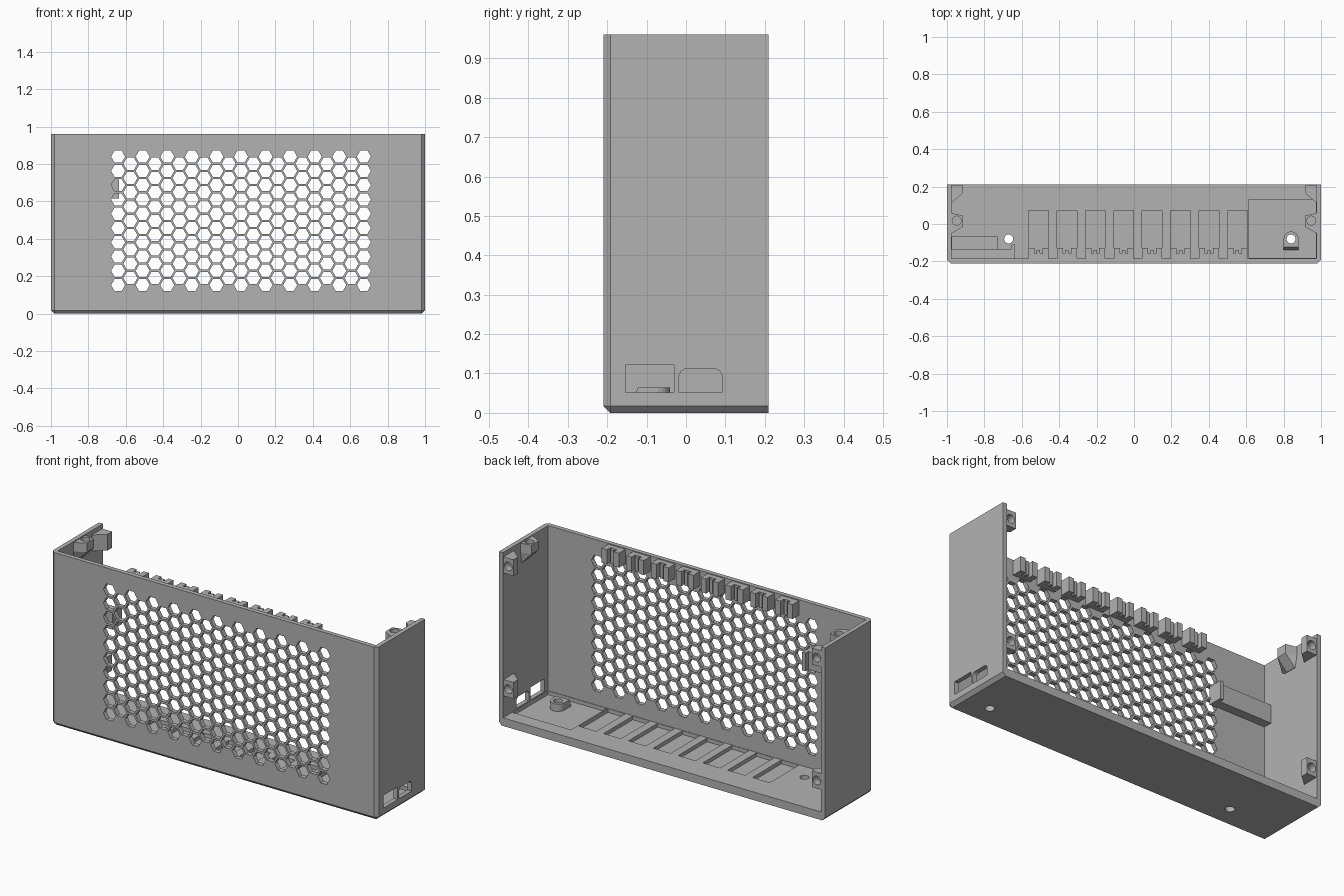
import bpy, bmesh, math
from mathutils import Vector

cube = bpy.data.objects.get("Cube")
if cube:
    bpy.data.objects.remove(cube, do_unlink=True)

grey = bpy.data.materials.new("matte grey")
grey.use_nodes = True
GREY = (0.45, 0.45, 0.45, 1)
grey.diffuse_color = GREY
grey.node_tree.nodes["Principled BSDF"].inputs["Base Color"].default_value = GREY

W, D, H = 1.0, 0.21, 0.96          # half width, half depth, height
IN_X, IN_Y, FLOOR = 0.975, -0.185, 0.045
PIT = 0.024                        # level of the recessed floor


def loft(bm, rings):
    """Closed solid through rings with equal point counts."""
    vs = [[bm.verts.new(p) for p in ring] for ring in rings]
    n = len(vs[0])
    bm.faces.new(vs[0][::-1])
    bm.faces.new(vs[-1])
    for a, b in zip(vs, vs[1:]):
        for i in range(n):
            j = (i + 1) % n
            bm.faces.new((a[i], a[j], b[j], b[i]))


def box(bm, x0, x1, y0, y1, z0, z1):
    loft(bm, [[(x0, y0, z), (x1, y0, z), (x1, y1, z), (x0, y1, z)] for z in (z0, z1)])


def prism(bm, centre, radius, axis, length, sides):
    """Regular prism centred on a point, along y or z."""
    c = Vector(centre)
    rings = []
    for s in (-length / 2, length / 2):
        ring = []
        for i in range(sides):
            a = math.tau * i / sides
            u, v = radius * math.cos(a), radius * math.sin(a)
            ring.append(c + Vector((u, s, v) if axis == "y" else (u, v, s)))
        rings.append(ring)
    loft(bm, rings)


def finish(name, bm):
    bmesh.ops.recalc_face_normals(bm, faces=bm.faces)
    mesh = bpy.data.meshes.new(name)
    bm.to_mesh(mesh)
    bm.free()
    obj = bpy.data.objects.new(name, mesh)
    bpy.context.collection.objects.link(obj)
    mesh.materials.append(grey)
    return obj


def cut(obj, bm):
    """Subtract the cutter solids from the object."""
    cutter = finish("cutter", bm)
    cutter.hide_render = True
    mod = obj.modifiers.new("cut", "BOOLEAN")
    mod.operation, mod.solver, mod.object = "DIFFERENCE", "EXACT", cutter
    bpy.context.view_layer.objects.active = obj
    bpy.ops.object.modifier_apply(modifier=mod.name)
    bpy.data.objects.remove(cutter, do_unlink=True)


# Outer shell with chamfered front and bottom edges
bm = bmesh.new()
box(bm, -W, W, -D, D, 0, H)


def chamfered(edge):
    a, b = (v.co for v in edge.verts)
    front = a.y < 0 and b.y < 0
    bottom = a.z == 0 and b.z == 0
    side = a.x == b.x
    return (front and (bottom or (side and a.z != b.z))) or (bottom and side)


bmesh.ops.bevel(bm, geom=[e for e in bm.edges if chamfered(e)], offset=0.018,
                segments=1, affect="EDGES")
shell = finish("enclosure_shell", bm)

# Hollow, open at the back and the top
bm = bmesh.new()
box(bm, -IN_X, IN_X, IN_Y, 0.4, FLOOR, 1.2)
cut(shell, bm)

# Honeycomb grille
bm = bmesh.new()
PITCH = 0.0763
for col in range(21):
    odd = col % 2
    for row in range(10 - odd):
        x = -0.641 + col * 0.0657
        z = 0.153 + (row + odd / 2) * PITCH
        prism(bm, (x, -0.2, z), 0.0375, "y", 0.1, 6)
cut(shell, bm)

# Floor bays and recesses
BAY_X = [-0.564 + 0.152 * i for i in range(8)]
BAY_W = 0.106
bm = bmesh.new()
for x in BAY_X:
    box(bm, x, x + BAY_W, -0.182, 0.072, PIT, 0.1)
box(bm, 0.614, 0.974, -0.182, 0.13, PIT, 0.1)
box(bm, -0.974, -0.73, -0.182, -0.07, PIT, 0.1)
cut(shell, bm)

# Screw holes through the floor
HOLES = [(-0.67, -0.08, 0), (0.84, -0.08, 0)]
bm = bmesh.new()
for h in HOLES:
    prism(bm, h, 0.024, "z", 0.3, 24)
cut(shell, bm)

# Connector openings in the left wall
bm = bmesh.new()
box(bm, 0.9, 1.1, -0.153, -0.03, 0.052, 0.122)
port = [(-0.018, 0.052), (0.092, 0.052), (0.092, 0.095), (0.086, 0.106),
        (0.075, 0.112), (-0.001, 0.112), (-0.012, 0.106), (-0.018, 0.095)]
loft(bm, [[(x, y, z) for y, z in port] for x in (0.9, 1.1)])
cut(shell, bm)

# Screw boss with a sloped front
bm = bmesh.new()
rings = []
for z, front in ((PIT - 0.005, -0.14), (0.065, -0.122)):
    arc = [(0.84 + 0.04 * math.cos(math.pi * i / 12),
            -0.08 + 0.04 * math.sin(math.pi * i / 12), z) for i in range(13)]
    rings.append([(0.8, front, z), (0.88, front, z)] + arc)
loft(bm, rings)
boss = finish("screw_boss", bm)
bm = bmesh.new()
prism(bm, HOLES[1], 0.024, "z", 0.4, 24)
cut(boss, bm)

# Forked clips along the top of the front wall
for i, x in enumerate(BAY_X):
    x1 = x + BAY_W
    fork = [(x, -0.19), (x1, -0.19), (x1, -0.127), (x1 - 0.032, -0.127),
            (x1 - 0.032, -0.157), (x + 0.032, -0.157), (x + 0.032, -0.127), (x, -0.127)]
    bm = bmesh.new()
    loft(bm, [[(px, py, z) for px, py in fork] for z in (0.875, 0.955)])
    # small centre tongue
    box(bm, x + 0.044, x1 - 0.044, -0.16, -0.14, 0.877, 0.953)
    finish(f"board_clip_{i + 1}", bm)

# Screw lugs on both side walls
for side, s in (("left", 1), ("right", -1)):
    for level, z in (("upper", 0.89), ("lower", 0.21)):
        plan = [(0.985, 0.105), (0.915, 0.165), (0.915, 0.205), (0.985, 0.205)]
        bm = bmesh.new()
        loft(bm, [[(s * x, y, zz) for x, y in plan] for zz in (z - 0.045, z + 0.045)])
        lug = finish(f"{side}_{level}_back_lug", bm)
        bm = bmesh.new()
        prism(bm, (s * 0.946, 0.2, z), 0.024, "y", 0.07, 20)
        cut(lug, bm)
    # top lug tapers down into the wall
    bm = bmesh.new()
    rings = []
    for z, reach in ((0.845, 0.972), (0.905, 0.915), (0.955, 0.915)):
        rings.append([(s * x, y, z) for x, y in
                      ((0.985, -0.055), (reach, -0.015), (reach, 0.045), (0.985, 0.06))])
    loft(bm, rings)
    lug = finish(f"{side}_top_lug", bm)
    bm = bmesh.new()
    prism(bm, (s * 0.948, 0.018, 0.95), 0.024, "z", 0.1, 20)
    cut(lug, bm)

# Ledge with an end lip on the right wall
bm = bmesh.new()
outline = [(-0.98, -0.19), (-0.635, -0.19), (-0.635, -0.11), (-0.655, -0.11),
           (-0.655, -0.135), (-0.98, -0.135)]
loft(bm, [[(x, y, z) for x, y in outline] for z in (0.617, 0.717)])
finish("side_ledge", bm)
